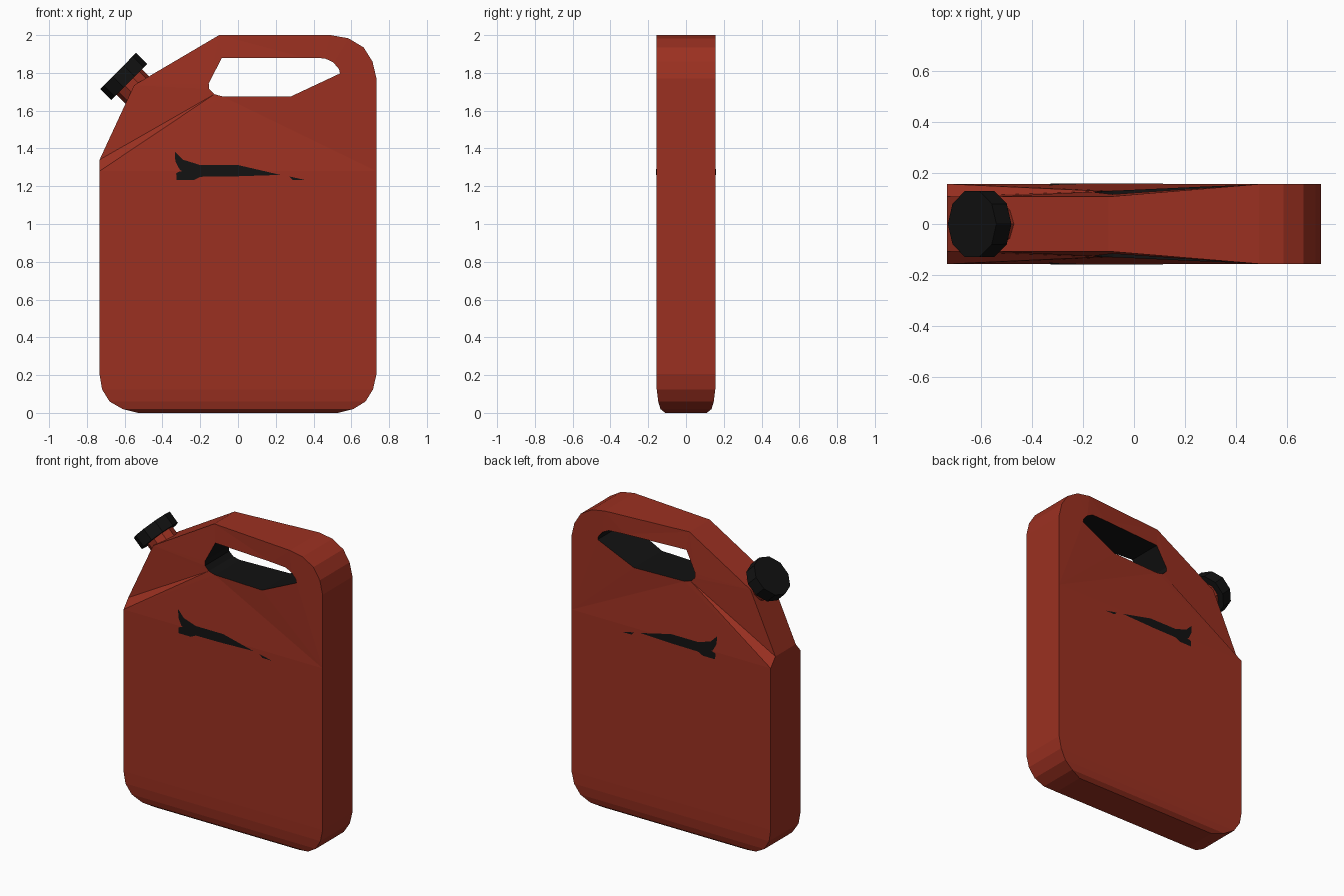
import bpy, bmesh, math
from mathutils import Vector, Matrix

if "Cube" in bpy.data.objects:
    bpy.data.objects.remove(bpy.data.objects["Cube"])


def material(name, color):
    m = bpy.data.materials.new(name)
    m.diffuse_color = (*color, 1)
    m.use_nodes = True
    m.node_tree.nodes["Principled BSDF"].inputs["Base Color"].default_value = m.diffuse_color
    return m


RED = material("red_plastic", (0.33, 0.03, 0.015))
BLACK = material("black_plastic", (0.006, 0.006, 0.006))


def finish(bm, name, mats):
    me = bpy.data.meshes.new(name)
    bm.to_mesh(me)
    bm.free()
    for m in mats:
        me.materials.append(m)
    ob = bpy.data.objects.new(name, me)
    bpy.context.collection.objects.link(ob)
    return ob


def top_depth(x):
    return 0.107 + 0.05 * min(1, max(0, (x + 0.1) / 0.6))


def side_depth(x, z):
    return 0.157 + (top_depth(x) - 0.157) * (z - 1.28) / 0.72


# Lower body rows: z, left x, right x, half depth
ROWS = [(0, -0.53, 0.53, 0.11), (0.02, -0.61, 0.61, 0.135), (0.06, -0.68, 0.675, 0.147),
        (0.125, -0.72, 0.715, 0.155), (0.205, -0.733, 0.733, 0.157), (1.28, -0.733, 0.733, 0.157)]
# Upper outline, right to left
UPPER = [(0.733, 1.77), (0.712, 1.86), (0.665, 1.935), (0.585, 1.983), (0.49, 2.0),
         (-0.1, 2.0), (-0.55, 1.735), (-0.733, 1.34)]
# Handle opening
HOLE = [(-0.085, 1.88), (0.35, 1.88), (0.46, 1.877), (0.505, 1.855), (0.535, 1.82),
        (0.54, 1.797), (0.28, 1.675), (-0.08, 1.675), (-0.125, 1.687), (-0.153, 1.715), (-0.155, 1.745)]

# Can body with handle opening
bm = bmesh.new()
rims, holes = [], []
for s in (-1, 1):
    left = [bm.verts.new((r[1], s * r[3], r[0])) for r in ROWS]
    right = [bm.verts.new((r[2], s * r[3], r[0])) for r in ROWS]
    upper = [bm.verts.new((x, s * top_depth(x), z)) for x, z in UPPER]
    hole = [bm.verts.new((x, s * side_depth(x, z), z)) for x, z in HOLE]
    for i in range(len(ROWS) - 1):
        bm.faces.new((left[i], right[i], right[i + 1], left[i + 1]))
    edges = []
    for loop in ([left[-1], right[-1]] + upper, hole):
        for a, b in zip(loop, loop[1:] + loop[:1]):
            edges.append(bm.edges.get((a, b)) or bm.edges.new((a, b)))
    bmesh.ops.triangle_fill(bm, edges=edges, use_beauty=True, normal=(0, s, 0))
    rims.append(right + upper + left[::-1])
    holes.append(hole)
for (front, back), index in ((rims, 0), (holes, 1)):
    n = len(front)
    for i in range(n):
        j = (i + 1) % n
        f = bm.faces.new((front[i], front[j], back[j], back[i]))
        f.material_index = index
bmesh.ops.recalc_face_normals(bm, faces=bm.faces)
finish(bm, "can_body", [RED, BLACK])

# Dark recess marks on both sides
MARKS = [[(-0.335, 1.385), (-0.29, 1.34), (-0.2, 1.312), (0, 1.312), (0.225, 1.26),
          (-0.02, 1.252), (-0.2, 1.25), (-0.235, 1.232), (-0.325, 1.232)],
         [(0.27, 1.252), (0.36, 1.232), (0.29, 1.232)]]
bm = bmesh.new()
for s in (-1, 1):
    for pts in MARKS:
        f = bm.faces.new([bm.verts.new((x, s * (0.159 - 0.08 * max(0, z - 1.28)), z)) for x, z in pts])
        f.normal_update()
        if f.normal.y * s < 0:
            f.normal_flip()
finish(bm, "side_marks", [BLACK])

# Spout neck and cap along the tilted axis
AXIS = Vector((-0.71, 0, 0.704)).normalized()
CAP = Vector((-0.605, 0, 1.781))


def tilted_cylinder(name, offset, radius, depth, mat):
    bm = bmesh.new()
    mtx = Matrix.Translation(CAP + AXIS * offset) @ Matrix.Rotation(math.radians(-45.2), 4, 'Y')
    bmesh.ops.create_cone(bm, cap_ends=True, segments=10, radius1=radius, radius2=radius,
                          depth=depth, matrix=mtx)
    # a corner of the ten-sided ring faces the front view's ends
    vs = bm.verts[:]
    p = Vector(vs[0].co) - CAP
    side = Vector((AXIS.z, 0, -AXIS.x))
    ang = math.atan2(p.y, p.dot(side))
    bmesh.ops.rotate(bm, verts=vs, cent=CAP, matrix=Matrix.Rotation(-ang, 3, AXIS))
    finish(bm, name, [mat])


tilted_cylinder("spout_neck", -0.1, 0.095, 0.16, RED)
tilted_cylinder("cap", 0, 0.135, 0.083, BLACK)
